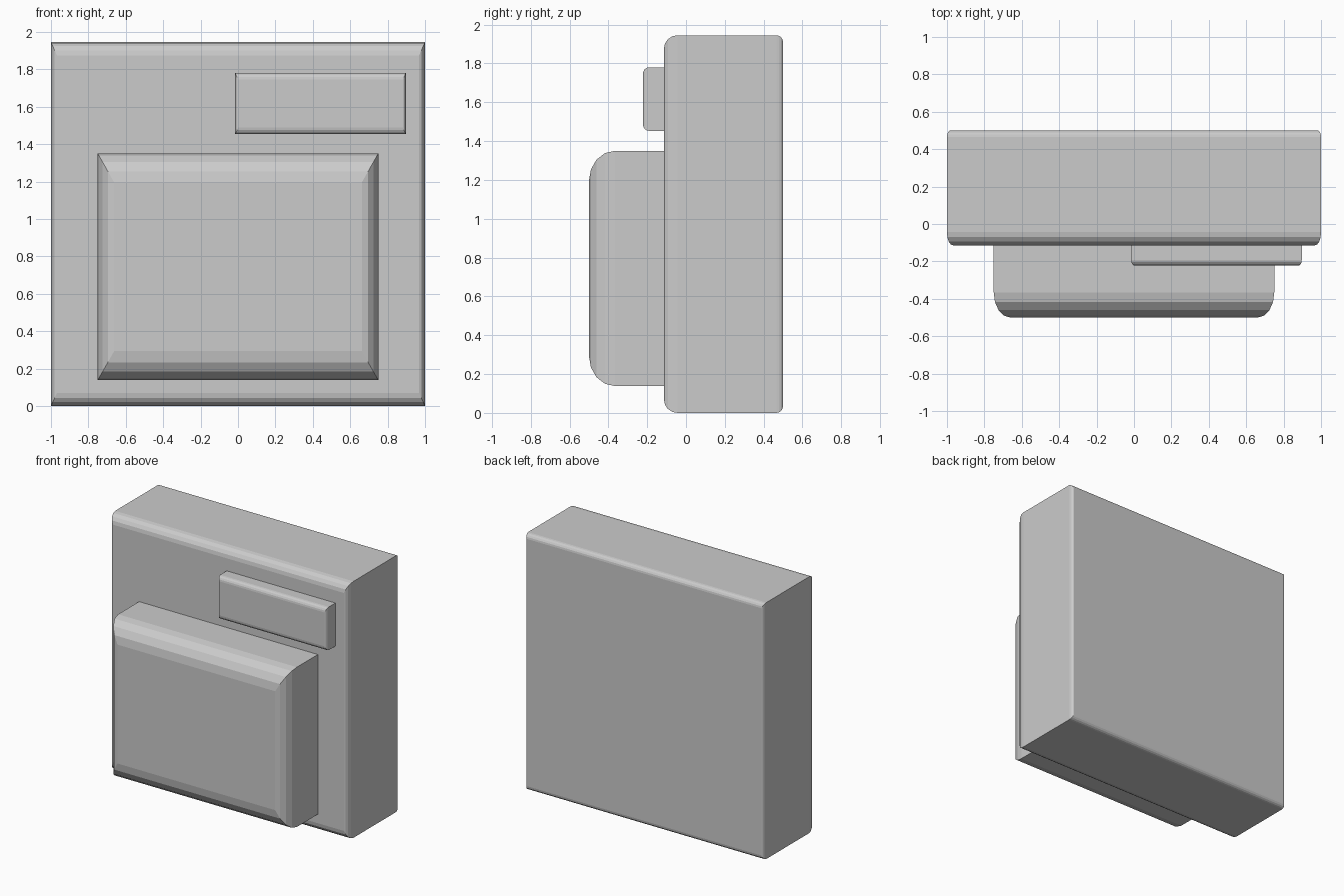
import bpy, bmesh
from math import sin, cos, pi

if "Cube" in bpy.data.objects:
    bpy.data.objects.remove(bpy.data.objects["Cube"])

SEGMENTS = 4


def rounded_slab(name, x0, x1, z0, z1, front, back, front_round, back_round=None):
    """Loft rectangles along y; each rounding is (x inset, z inset, y depth)."""
    angles = [i * pi / 2 / SEGMENTS for i in range(SEGMENTS + 1)]

    def rings(face, rounding, sign):
        # from the side wall out to the flat face
        ix, iz, depth = rounding
        return [(face + sign * depth * (1 - sin(a)), ix * (1 - cos(a)), iz * (1 - cos(a)))
                for a in angles]

    stations = rings(front, front_round, 1)[::-1]
    stations += rings(back, back_round, -1) if back_round else [(back, 0, 0)]

    bm = bmesh.new()
    loops = []
    for y, ix, iz in stations:
        loops.append([bm.verts.new((x, y, z)) for x, z in (
            (x0 + ix, z0 + iz), (x1 - ix, z0 + iz),
            (x1 - ix, z1 - iz), (x0 + ix, z1 - iz))])
    bm.faces.new(loops[0])
    bm.faces.new(loops[-1][::-1])
    for a, b in zip(loops, loops[1:]):
        for i in range(4):
            j = (i + 1) % 4
            bm.faces.new((a[i], b[i], b[j], a[j]))
    bmesh.ops.recalc_face_normals(bm, faces=bm.faces)
    mesh = bpy.data.meshes.new(name)
    bm.to_mesh(mesh)
    bm.free()
    obj = bpy.data.objects.new(name, mesh)
    bpy.context.collection.objects.link(obj)
    return obj


# Main housing, rounded more at the front than at the back
rounded_slab("body", -1, 1, 0, 1.945, -0.114, 0.5,
             (0.032, 0.07, 0.07), (0.018, 0.035, 0.035))

# Large raised front panel
rounded_slab("front_panel", -0.75, 0.75, 0.138, 1.35, -0.5, -0.11,
             (0.088, 0.155, 0.134))

# Small raised plate at the upper right
rounded_slab("upper_plate", -0.015, 0.897, 1.453, 1.78, -0.222, -0.11,
             (0.016, 0.035, 0.03))
